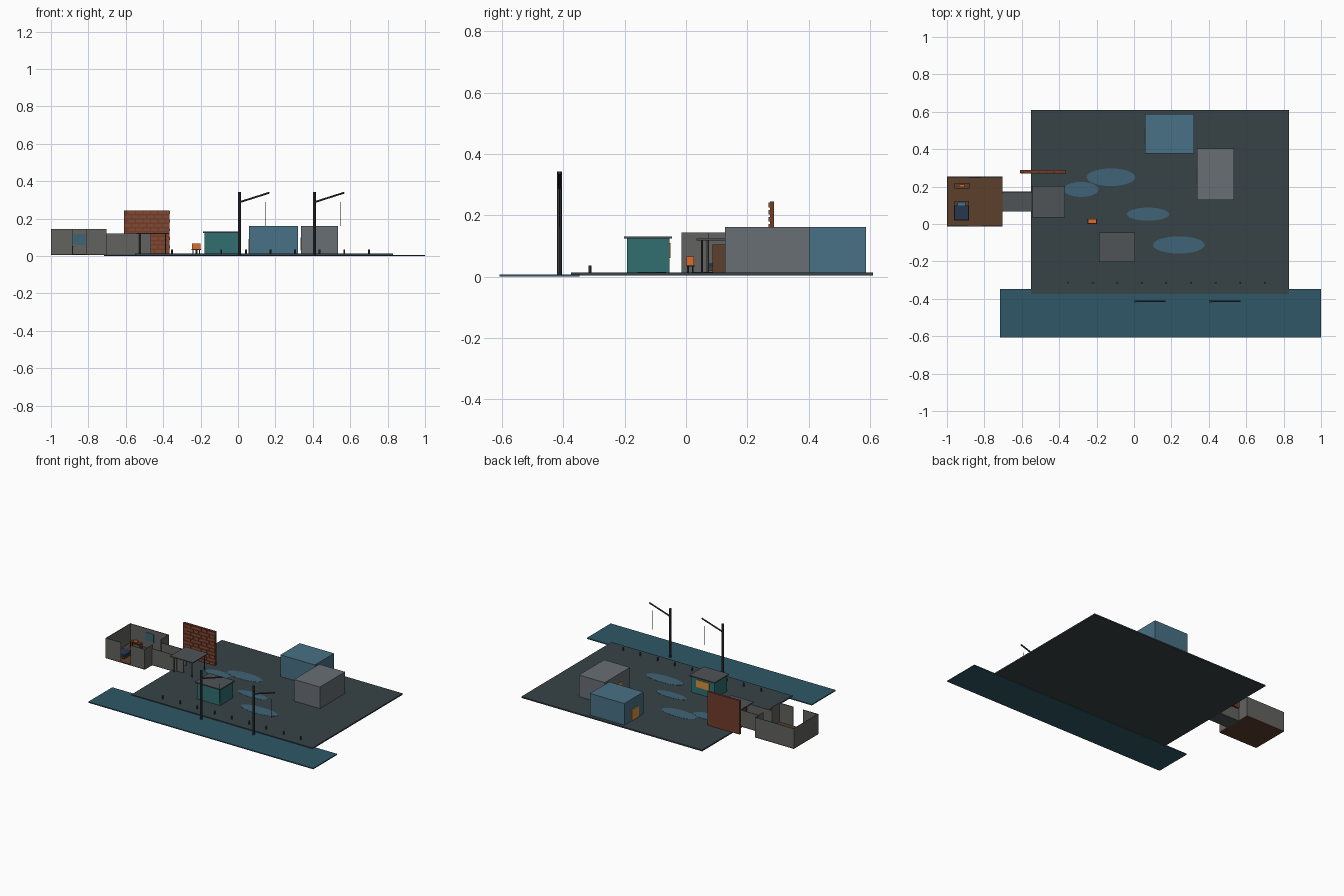
import bpy, math
from mathutils import Vector

if "Cube" in bpy.data.objects:
    bpy.data.objects.remove(bpy.data.objects["Cube"])

mats = {}


def paint(ob, col):
    if col is None:
        return ob
    if col not in mats:
        m = bpy.data.materials.new("paint_%d" % len(mats))
        m.diffuse_color = (*[(c / 255) ** 2.2 for c in col], 1)
        m.use_nodes = True
        m.node_tree.nodes["Principled BSDF"].inputs["Base Color"].default_value = m.diffuse_color
        mats[col] = m
    ob.data.materials.append(mats[col])
    return ob


def box(name, x, y, z, col=None):
    """Box from (min, max) ranges."""
    bpy.ops.mesh.primitive_cube_add(size=1, location=[(a + b) / 2 for a, b in (x, y, z)])
    ob = bpy.context.object
    ob.name = name
    ob.scale = [b - a for a, b in (x, y, z)]
    bpy.ops.object.transform_apply(location=False, rotation=False, scale=True)
    return paint(ob, col)


def rod(name, p, q, r, col=None, sides=8):
    """Cylinder between two points."""
    p, q = Vector(p), Vector(q)
    bpy.ops.mesh.primitive_cylinder_add(vertices=sides, radius=r, depth=(q - p).length, location=(p + q) / 2)
    ob = bpy.context.object
    ob.name = name
    ob.rotation_euler = (q - p).to_track_quat('Z', 'Y').to_euler()
    return paint(ob, col)


ASPHALT, WATER, PUDDLE = (58, 68, 72), (50, 88, 102), (66, 100, 118)
BLUE, GREY, TEAL, ROOF = (74, 112, 132), (104, 110, 116), (52, 110, 112), (80, 84, 88)
BRICK, BRICK2, WOOD, IRON = (112, 62, 46), (130, 74, 54), (92, 66, 48), (60, 62, 66)
WALL, ORANGE, AMBER, NAVY = (98, 98, 96), (225, 105, 45), (215, 145, 65), (44, 58, 80)
G = 0.013  # pavement level

# Pavement and water
box("pavement", (-.55, .83), (-.375, .61), (.004, G), ASPHALT)
box("water", (-.717, 1), (-.608, -.347), (0, .007), WATER)

# Puddles
for cx, cy, rx, ry in ((-.123, .25, .13, .047), (-.283, .185, .093, .04),
                       (.075, .053, .113, .035), (.24, -.112, .138, .046)):
    ob = rod("puddle", (cx, cy, G - .001), (cx, cy, G + .0012), 1, PUDDLE, 32)
    ob.scale = (rx, ry, 1)

# Warehouses with side doors
box("blue_warehouse", (.06, .322), (.377, .587), (G, .162), BLUE)
box("blue_warehouse_door", (.056, .06), (.43, .51), (G, .09), AMBER)
box("grey_warehouse", (.338, .535), (.128, .403), (G, .162), GREY)
box("grey_warehouse_door", (.334, .338), (.22, .30), (.03, .1), AMBER)

# Kiosk with overhanging roof and serving window
box("kiosk_body", (-.178, -.001), (-.193, -.054), (G, .124), TEAL)
box("kiosk_roof", (-.187, .006), (-.203, -.045), (.124, .131), ROOF)
box("kiosk_window", (-.14, -.04), (-.054, -.051), (.06, .11), AMBER)

# Lamp-like cranes with hanging cable
for x in (.008, .408):
    rod("crane_post", (x, -.413, G - .006), (x, -.413, .343), .008, IRON)
    rod("crane_arm", (x, -.413, .288), (x + .16, -.413, .339), .005, IRON)
    rod("crane_cable", (x + .138, -.413, .29), (x + .138, -.413, .16), .0015, IRON, 6)

# Quay bollards
for i in range(9):
    x = -.353 + i * .1316
    rod("bollard", (x, -.314, G), (x, -.314, .036), .005, IRON)

# Brick wall with proud staggered bricks on its front
box("brick_wall", (-.61, -.365), (.274, .288), (G, .245), BRICK)
rows, cols, w = 10, 6, .0408
h = (.245 - G) / rows
for r in range(rows):
    off = w / 2 if r % 2 else 0
    for c in range(cols):
        x = -.61 + off + c * w
        box("brick", (x + .003, x + w - .003 - (.017 if r % 2 and c == cols - 1 else 0)),
            (.270, .275), (G + r * h + .004, G + (r + 1) * h - .004), BRICK2)

# Open-topped room: walls with doorway gaps at front and right
T, H, F = .005, .144, .012
X0, X1, Y0, Y1 = -1, -.702, -.014, .253
box("room_floor", (X0, X1), (Y0, Y1), (.005, F), WOOD)
for n, x, y in (("left", (X0, X0 + T), (Y0, Y1)), ("back", (X0, X1), (Y1 - T, Y1)),
                ("front_a", (X0, -.885), (Y0, Y0 + T)), ("front_b", (-.81, X1), (Y0, Y0 + T)),
                ("right_a", (X1 - T, X1), (Y0, .075)), ("right_b", (X1 - T, X1), (.163, Y1))):
    box("room_wall_" + n, x, y, (F, H), WALL)
box("room_window", (-.88, -.815), (Y1 - T - .003, Y1 - T), (.06, .118), PUDDLE)

# Bed
box("bed_frame", (-.962, -.882), (.02, .122), (.018, .03), WOOD)
box("bed_blanket", (-.96, -.884), (.022, .098), (.03, .042), NAVY)
box("bed_pillow", (-.945, -.9), (.1, .118), (.03, .042), BLUE)

# Desk with legs and a small box on top
box("desk_top", (-.96, -.88), (.19, .218), (.048, .054), WOOD)
for x in (-.958, -.886):
    for y in (.192, .212):
        box("desk_leg", (x, x + .004), (y, y + .004), (F, .048), WOOD)
box("desk_radio", (-.935, -.905), (.198, .21), (.054, .068), ORANGE)

# Corridor and entrance door
box("corridor_floor", (X1, -.515), (.066, .173), (.005, F), ROOF)
for n, y in (("front", .066), ("back", .169)):
    box("corridor_wall_" + n, (X1, -.515), (y, y + .004), (F, .12), WALL)
box("entrance_door", (-.522, -.516), (.087, .15), (F, .105), WOOD)
box("entrance_side_panel", (-.515, -.465), (.07, .074), (F, .118), WALL)

# Entrance canopy
box("canopy_roof", (-.542, -.37), (.035, .203), (.118, .124), ROOF)
for x in (-.525, -.387):
    for y in (.052, .186):
        rod("canopy_post", (x, y, F - .004), (x, y, .118), .003, IRON)

# Small orange cart on legs
box("cart_body", (-.246, -.2), (.002, .026), (.036, .066), ORANGE)
box("cart_base", (-.248, -.198), (.001, .027), (.033, .037), IRON)
for x in (-.24, -.206):
    for y in (.006, .022):
        rod("cart_leg", (x, y, G), (x, y, .034), .003, IRON)
